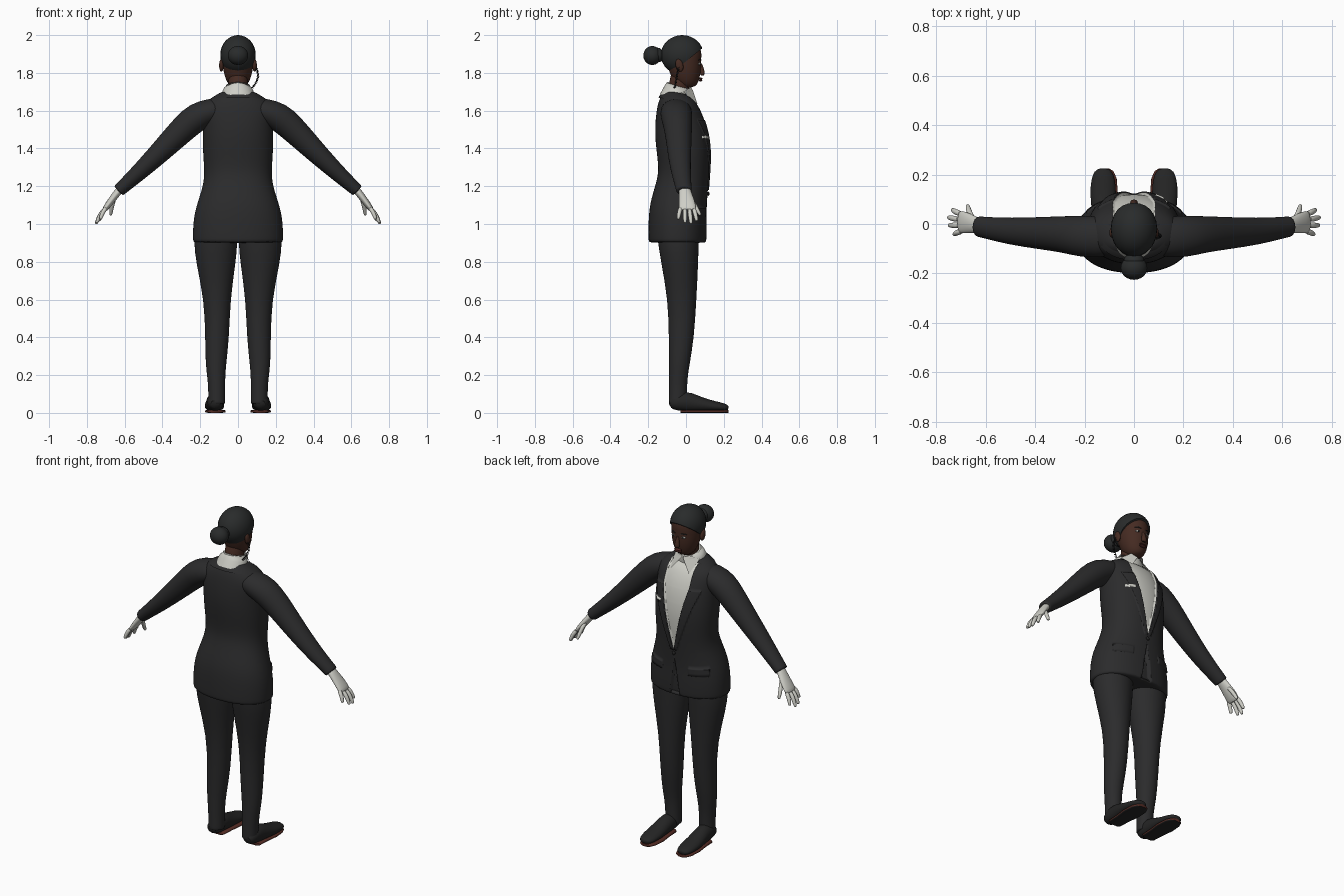
import bpy, bmesh, math
from mathutils import Vector, Matrix

cube = bpy.data.objects.get("Cube")
if cube:
    bpy.data.objects.remove(cube)


def material(name, r, g, b):
    m = bpy.data.materials.new(name)
    m.use_nodes = True
    m.diffuse_color = (r, g, b, 1)
    bsdf = m.node_tree.nodes["Principled BSDF"]
    bsdf.inputs["Base Color"].default_value = (r, g, b, 1)
    bsdf.inputs["Roughness"].default_value = 0.8
    return m


SUIT = material("charcoal cloth", .024, .024, .025)
WHITE = material("white cotton", .62, .62, .57)
SKIN = material("brown skin", .06, .024, .016)
HAIR = material("black hair", .022, .024, .024)
SHOE = material("black leather", .018, .018, .018)
SOLE = material("red brown sole", .09, .025, .018)
LIPS = material("dark lips", .075, .02, .017)
EYE = material("eye white", .4, .38, .35)


def finish(name, bm, mats, mirror=False, subdiv=0):
    """Turn a bmesh into a smooth object, optionally mirrored in x."""
    bmesh.ops.recalc_face_normals(bm, faces=bm.faces)
    mesh = bpy.data.meshes.new(name)
    bm.to_mesh(mesh)
    bm.free()
    ob = bpy.data.objects.new(name, mesh)
    bpy.context.collection.objects.link(ob)
    for m in mats:
        mesh.materials.append(m)
    bpy.ops.object.select_all(action='DESELECT')
    bpy.context.view_layer.objects.active = ob
    ob.select_set(True)
    bpy.ops.object.shade_smooth_by_angle(angle=math.radians(60))
    if mirror:
        ob.modifiers.new("mirror", 'MIRROR').use_mirror_merge = False
    if subdiv:
        s = ob.modifiers.new("smooth", 'SUBSURF')
        s.levels = s.render_levels = subdiv
    return ob


def loft(rings, ref=(0, 1, 0), n=20, power=2, caps=True):
    """Rings are (centre, half width, half depth); depth runs along ref."""
    bm = bmesh.new()
    pts = [Vector(r[0]) for r in rings]
    loops = []
    for i, (c, hu, hv) in enumerate(rings):
        t = (pts[min(i + 1, len(pts) - 1)] - pts[max(i - 1, 0)]).normalized()
        v = Vector(ref)
        v = (v - t * v.dot(t)).normalized()
        u = v.cross(t)
        loop = []
        for k in range(n):
            a = math.tau * k / n
            cu, sv = (math.copysign(abs(f(a)) ** (2 / power), f(a)) for f in (math.cos, math.sin))
            loop.append(bm.verts.new(pts[i] + u * hu * cu + v * hv * sv))
        loops.append(loop)
    for a, b in zip(loops, loops[1:]):
        for k in range(n):
            bm.faces.new((a[k], a[(k + 1) % n], b[(k + 1) % n], b[k]))
    if caps:
        bm.faces.new(loops[0][::-1])
        bm.faces.new(loops[-1])
    return bm


def stack(rows, **kw):
    """Upright loft from (z, half width, back y, front y)."""
    return loft([((0, (b + f) / 2, z), w, (f - b) / 2) for z, w, b, f in rows], **kw)


def ball(centre, radii, tilt=0):
    bm = bmesh.new()
    mat = Matrix.Translation(centre) @ Matrix.Rotation(tilt, 4, 'X') @ Matrix.Diagonal((*radii, 1))
    bmesh.ops.create_uvsphere(bm, u_segments=24, v_segments=16, radius=1, matrix=mat)
    return bm


# Jacket body
body = finish("jacket", stack([
    (.90, .236, -.195, .105), (.905, .24, -.20, .11), (1.0, .24, -.20, .112), (1.09, .225, -.195, .11),
    (1.2, .184, -.158, .118), (1.28, .178, -.145, .125), (1.38, .187, -.155, .133),
    (1.47, .187, -.165, .125), (1.55, .185, -.166, .105), (1.62, .19, -.158, .07),
    (1.66, .155, -.145, .045), (1.69, .105, -.12, .025), (1.70, .08, -.10, .01)],
    n=28, power=2.2), [SUIT, WHITE], subdiv=2)
bpy.ops.object.modifier_apply(modifier="smooth")
bm = bmesh.new()
bm.from_mesh(body.data)


def cut(p, q):
    """Score the front of the jacket along a line through two x, z points."""
    faces = [f for f in bm.faces if f.calc_center_median().y > .005 and abs(f.normal.z) < .95]
    geom = set(faces) | {e for f in faces for e in f.edges} | {v for f in faces for v in f.verts}
    bmesh.ops.bisect_plane(bm, geom=list(geom), plane_co=(p[0], 0, p[1]),
                           plane_no=(q[1] - p[1], 0, p[0] - q[0]), dist=1e-5)


def panel(rule, depth, mat=0):
    """Raise or sink the front faces that obey a rule of x and z."""
    faces = []
    for f in bm.faces:
        c = f.calc_center_median()
        if c.y > .005 and abs(f.normal.z) < .95 and rule(c.x, c.z):
            f.material_index = mat
            faces.append(f)
    bmesh.ops.inset_region(bm, faces=faces, thickness=.0015, depth=depth, use_even_offset=True)


def vee(z):
    return min(.085, (z - 1.18) * .22)


def lapel(z):
    return .02 + (z - 1.18) * .34


for s in (-1, 1):
    cut((0, 1.18), (s * .22, 2.18))
    cut((s * .02, 1.18), (s * .36, 2.18))
    cut((s * .085, 1), (s * .085, 2))
    cut((s * .19, 1), (s * .19, 2))
    cut((0, 1.13), (s * .035, .9))
cut((.135, 1), (.135, 2))
for z in (1.04, 1.085, 1.18, 1.452, 1.466, 1.55):
    cut((0, z), (1, z))
panel(lambda x, z: 1.18 < z < 1.55 and vee(z) < abs(x) < lapel(z), .006)
panel(lambda x, z: z > 1.18 and abs(x) < vee(z), -.009, 1)
panel(lambda x, z: z < 1.13 and abs(x) < (1.13 - z) * .152, -.02)
panel(lambda x, z: 1.04 < z < 1.085 and .085 < abs(x) < .19, .006)
panel(lambda x, z: 1.452 < z < 1.466 and lapel(z) < x + .03 and .085 < x < .135, .005, 1)
bm.to_mesh(body.data)
bm.free()

finish("jacket_button", ball((0, .118, 1.16), (.011, .006, .011)), [SHOE])
collar = stack([(1.655, .15, -.15, .05), (1.69, .118, -.13, .04), (1.705, .1, -.118, .03),
                (1.69, .085, -.1, .02)], caps=False)
bmesh.ops.bisect_plane(collar, geom=collar.verts[:] + collar.edges[:] + collar.faces[:],
                       plane_co=(0, .0, 1.7), plane_no=(0, 1, 0), clear_outer=True)
finish("jacket_collar", collar, [SUIT], subdiv=1)

# Sleeves
finish("sleeves", loft([
    ((.06, -.055, 1.615), .055, .07), ((.14, -.053, 1.60), .068, .085), ((.215, -.05, 1.57), .078, .085),
    ((.28, -.042, 1.515), .074, .075), ((.38, -.037, 1.413), .062, .066), ((.5, -.03, 1.295), .048, .055),
    ((.6, -.015, 1.205), .037, .044), ((.63, -.01, 1.178), .035, .042), ((.633, -.01, 1.175), .033, .04)]),
    [SUIT], mirror=True, subdiv=1)

# Gloved hands
finish("palms", loft([
    ((.61, -.008, 1.20), .022, .03), ((.64, -.005, 1.165), .02, .033), ((.67, .004, 1.125), .019, .042),
    ((.70, .008, 1.085), .016, .047), ((.71, .008, 1.07), .011, .044)], n=16),
    [WHITE], mirror=True, subdiv=1)
fingers = {
    "index": ((.698, .04, 1.085), (.737, .058, 1.015)),
    "middle": ((.705, .018, 1.082), (.753, .027, 1.0)),
    "ring": ((.703, -.006, 1.082), (.75, -.005, 1.005)),
    "little": ((.695, -.028, 1.09), (.73, -.042, 1.025)),
    "thumb": ((.652, .02, 1.14), (.675, .077, 1.045))}
for name, (a, b) in fingers.items():
    a, b = Vector(a), Vector(b)
    finish(name + "_fingers", loft([
        (a, .013, .013), (a.lerp(b, .5) + Vector((.005, 0, .004)), .012, .012),
        (a.lerp(b, .9), .01, .01), (b, .006, .006)], ref=(.3, 1, 0), n=10),
        [WHITE], mirror=True, subdiv=1)

# Trousers
finish("trouser_legs", loft([
    ((.117, -.045, 1.0), .113, .12), ((.118, -.04, .9), .117, .108), ((.117, -.033, .8), .107, .1),
    ((.11, -.02, .6), .07, .076), ((.11, -.024, .4), .064, .068), ((.118, -.036, .25), .055, .054),
    ((.114, -.042, .18), .046, .049), ((.112, -.043, .08), .045, .048), ((.112, -.045, .05), .045, .047),
    ((.112, -.045, .047), .043, .045)]), [SUIT], mirror=True, subdiv=1)

# Shoes with thin soles
finish("shoes", loft([
    ((.12, -.09, .045), .026, .022), ((.12, -.06, .055), .043, .042), ((.12, .0, .062), .046, .056),
    ((.123, .05, .05), .048, .045), ((.125, .12, .037), .054, .032), ((.125, .185, .031), .049, .025),
    ((.125, .215, .027), .035, .018), ((.125, .225, .025), .018, .01)], ref=(0, 0, 1)),
    [SHOE], mirror=True, subdiv=1)
sole = loft([((.12, y, .008), w, .008) for y, w in (
    (-.03, .03), (-.02, .042), (.05, .046), (.12, .055), (.185, .05), (.215, .036), (.225, .018))],
    ref=(0, 0, 1), power=4)
bmesh.ops.recalc_face_normals(sole, faces=sole.faces)
for f in sole.faces:
    f.material_index = int(f.normal.z < -.6)
finish("soles", sole, [SOLE, SHOE], mirror=True)

# Neck and shirt collar
finish("neck", loft([((0, -.05, 1.66), .056, .058), ((0, -.035, 1.73), .052, .054),
                     ((0, -.02, 1.82), .055, .06)]), [SKIN], subdiv=1)
finish("shirt_collar", loft([
    ((0, -.06, 1.66), .096, .084), ((0, -.045, 1.705), .084, .076), ((0, -.037, 1.735), .071, .068),
    ((0, -.038, 1.732), .064, .061), ((0, -.055, 1.68), .064, .061)][:4], caps=False), [WHITE], subdiv=1)
points = bmesh.new()
flap = [(.004, .036, 1.708), (.04, .026, 1.725), (.082, -.015, 1.70), (.062, .062, 1.632)]
points.faces.new([points.verts.new(p) for p in flap])
bmesh.ops.solidify(points, geom=points.faces[:], thickness=.008)
finish("collar_points", points, [WHITE], mirror=True)

# Head and face
finish("head", stack([
    (1.722, .022, .0, .05), (1.732, .042, -.02, .066), (1.755, .06, -.05, .077), (1.785, .072, -.075, .081),
    (1.82, .08, -.09, .083), (1.86, .084, -.105, .082), (1.9, .085, -.115, .085), (1.94, .077, -.105, .073),
    (1.97, .056, -.085, .045), (1.985, .025, -.05, .01)]), [SKIN], subdiv=1)
finish("nose", loft([((0, .074, 1.855), .009, .01), ((0, .084, 1.82), .011, .011),
                     ((0, .088, 1.797), .018, .015), ((0, .082, 1.785), .014, .01)], n=12),
       [SKIN], subdiv=1)
for name, z, h in (("upper_lip", 1.77, .005), ("lower_lip", 1.761, .006)):
    finish(name, ball((0, .077, z), (.024, .01, h)), [LIPS])
finish("eyes", ball((.032, .069, 1.848), (.014, .009, .007)), [EYE], mirror=True)
finish("irises", ball((.032, .0755, 1.848), (.006, .004, .006)), [SHOE], mirror=True)
finish("eyebrows", loft([((.014, .081, 1.867), .003, .003), ((.034, .077, 1.873), .003, .004),
                         ((.054, .064, 1.867), .002, .003)], n=8), [HAIR], mirror=True, subdiv=1)
finish("ears", ball((.088, -.035, 1.84), (.012, .02, .034), .25), [SKIN], mirror=True)

# Swept-back hair, cut along the hairline, and its bun
hair = ball((0, -.02, 1.895), (.094, .113, .105))
bmesh.ops.bisect_plane(hair, geom=hair.verts[:] + hair.edges[:] + hair.faces[:],
                       plane_co=(0, .08, 1.925), plane_no=(0, .62, -.78), clear_outer=True)
bmesh.ops.holes_fill(hair, edges=[e for e in hair.edges if e.is_boundary], sides=0)
finish("hair", hair, [HAIR])
finish("hair_bun", ball((0, -.178, 1.892), (.054, .048, .05)), [HAIR])
finish("hair_bun_wrap", loft([((0, -.12, 1.90), .03, .03), ((0, -.145, 1.895), .045, .042),
                              ((0, -.16, 1.893), .04, .036)], ref=(0, 0, 1)), [HAIR], subdiv=1)

# Coiled earpiece lead on one side
coil = bpy.data.curves.new("earpiece_coil", 'CURVE')
coil.dimensions = '3D'
coil.bevel_depth = .002
coil.bevel_resolution = 1
line = coil.splines.new('POLY')
line.points.add(119)
for i, p in enumerate(line.points):
    t = i / 119
    a = t * 14 * math.tau
    p.co = (.095 - .02 * t + .02 * math.sin(math.pi * t) + .005 * math.cos(a),
            -.04 - .02 * t + .005 * math.sin(a), 1.83 - .11 * t, 1)
coil.materials.append(SHOE)
bpy.context.collection.objects.link(bpy.data.objects.new("earpiece_coil", coil))
